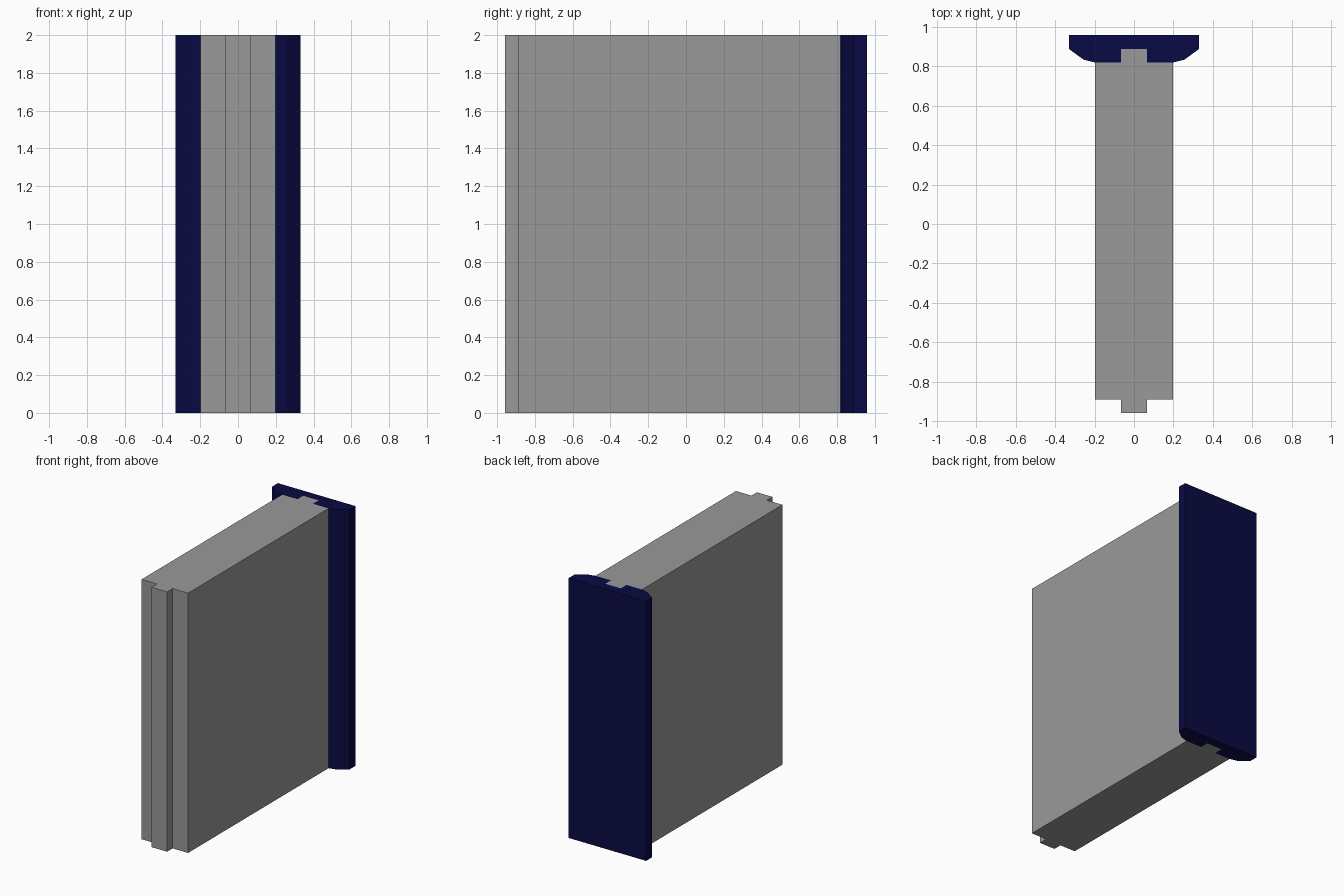
import bpy
import bmesh

if "Cube" in bpy.data.objects:
    bpy.data.objects.remove(bpy.data.objects["Cube"])

HEIGHT = 2.0


def extruded_part(name, half_profile, color):
    """Mirror a half outline (x >= 0) across x = 0 and extrude it upwards."""
    outline = half_profile + [(-x, y) for x, y in reversed(half_profile)]
    bm = bmesh.new()
    base = bm.faces.new([bm.verts.new((x, y, 0)) for x, y in outline])
    result = bmesh.ops.extrude_face_region(bm, geom=[base], use_keep_orig=True)
    top = [v for v in result["geom"] if isinstance(v, bmesh.types.BMVert)]
    bmesh.ops.translate(bm, verts=top, vec=(0, 0, HEIGHT))
    bmesh.ops.recalc_face_normals(bm, faces=bm.faces)
    mesh = bpy.data.meshes.new(name)
    bm.to_mesh(mesh)
    bm.free()
    material = bpy.data.materials.new(name + "_paint")
    material.diffuse_color = color
    material.use_nodes = True
    material.node_tree.nodes["Principled BSDF"].inputs["Base Color"].default_value = material.diffuse_color
    mesh.materials.append(material)
    obj = bpy.data.objects.new(name, mesh)
    bpy.context.collection.objects.link(obj)


TONGUE = 0.066   # half width of tongue and groove
PANEL = 0.198    # half thickness of the panel

# Dark grey panel with a tongue on the front and back edges
extruded_part("wall_panel", [
    (TONGUE, -0.957), (TONGUE, -0.89), (PANEL, -0.89),
    (PANEL, 0.818), (TONGUE, 0.818), (TONGUE, 0.887),
], (0.32, 0.32, 0.32, 1))

# Navy bevelled end cap, grooved to receive the back tongue
extruded_part("end_cap", [
    (TONGUE, 0.887), (TONGUE, 0.818), (PANEL, 0.818),
    (0.256, 0.833), (0.33, 0.887), (0.33, 0.957),
], (0.003, 0.003, 0.058, 1))
